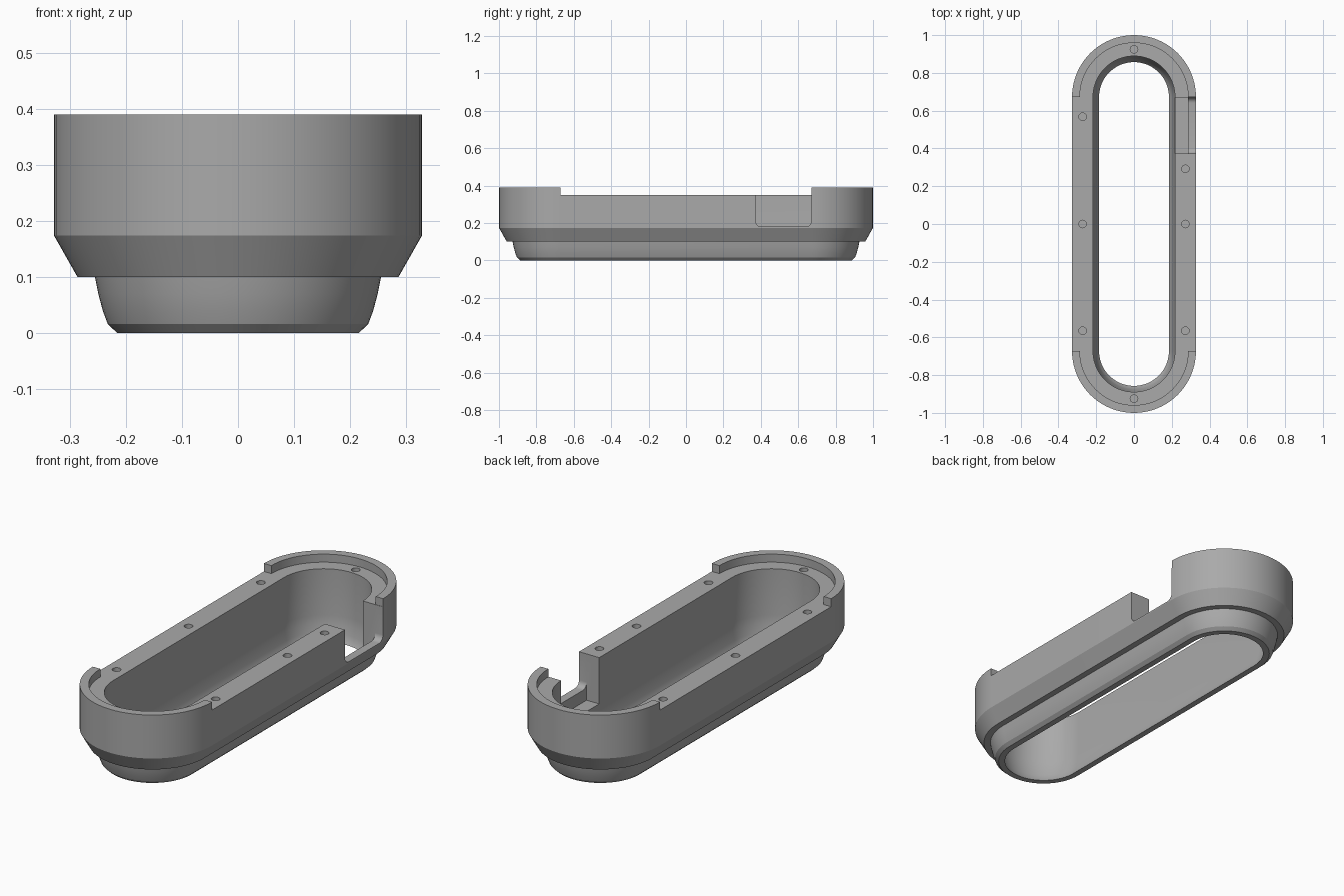
import bpy, bmesh, math

if "Cube" in bpy.data.objects:
    bpy.data.objects.remove(bpy.data.objects["Cube"])

HALF = 0.672      # half length of the straight sides
SEG = 40          # segments per rounded end

grey = bpy.data.materials.new("plain grey")
grey.diffuse_color = (0.40, 0.40, 0.40, 1)
grey.use_nodes = True
grey.node_tree.nodes["Principled BSDF"].inputs["Base Color"].default_value = grey.diffuse_color


def arc(sign):
    """Directions and centre of one rounded end, counter-clockwise."""
    start = 0 if sign > 0 else math.pi
    return [(math.cos(start + math.pi * i / SEG), math.sin(start + math.pi * i / SEG), sign * HALF)
            for i in range(SEG + 1)]


def make_object(name, bm):
    bmesh.ops.recalc_face_normals(bm, faces=bm.faces)
    mesh = bpy.data.meshes.new(name)
    bm.to_mesh(mesh)
    bm.free()
    mesh.materials.append(grey)
    obj = bpy.data.objects.new(name, mesh)
    bpy.context.collection.objects.link(obj)
    return obj


def sweep(name, profile, path, closed):
    """Sweep a closed (radius, height) profile along the path; cap it if open."""
    bm = bmesh.new()
    rings = [[bm.verts.new((r * c, r * s + cy, z)) for r, z in profile] for c, s, cy in path]
    n, m = len(rings), len(profile)
    for i in range(n if closed else n - 1):
        a, b = rings[i], rings[(i + 1) % n]
        for j in range(m):
            k = (j + 1) % m
            bm.faces.new((a[j], b[j], b[k], a[k]))
    if not closed:
        bm.faces.new(rings[0])
        bm.faces.new(rings[-1])
    return make_object(name, bm)


def prism_x(name, outline, x0, x1):
    """Extrude a (y, z) outline along x."""
    bm = bmesh.new()
    a = [bm.verts.new((x0, y, z)) for y, z in outline]
    b = [bm.verts.new((x1, y, z)) for y, z in outline]
    bm.faces.new(a)
    bm.faces.new(b)
    for i in range(len(a)):
        k = (i + 1) % len(a)
        bm.faces.new((a[i], a[k], b[k], b[i]))
    return make_object(name, bm)


def cut(target, cutter):
    mod = target.modifiers.new("cut", 'BOOLEAN')
    mod.operation = 'DIFFERENCE'
    mod.solver = 'EXACT'
    mod.object = cutter
    bpy.context.view_layer.objects.active = target
    bpy.ops.object.modifier_apply(modifier=mod.name)
    bpy.data.objects.remove(cutter)


# Ring-shaped housing: stepped outside, curved skirt, open bottom
skirt = [(0.215, 0), (0.232, 0.016), (0.241, 0.04), (0.249, 0.07), (0.255, 0.10)]
outside = [(0.286, 0.10), (0.328, 0.174), (0.328, 0.35)]
inside = [(0.217, 0.35), (0.217, 0.12), (0.212, 0.08), (0.203, 0.04), (0.196, 0.016), (0.185, 0)]
housing = sweep("housing", skirt + outside + inside, arc(1) + arc(-1), True)

# Side opening: deep inner pocket and shallower outer slot with rounded corners
Y0, Y1, FLOOR, R = 0.372, 0.670, 0.18, 0.03
pocket = prism_x("pocket_cutter", [(Y0, 0.12), (Y1, 0.12), (Y1, 0.5), (Y0, 0.5)], 0.15, 0.286)
cut(housing, pocket)
slot = [(Y0, 0.5)]
for cy, start in ((Y0 + R, math.pi), (Y1 - R, 1.5 * math.pi)):
    for i in range(7):
        t = start + i * math.pi / 12
        slot.append((cy + R * math.cos(t), FLOOR + R + R * math.sin(t)))
slot.append((Y1, 0.5))
cut(housing, prism_x("slot_cutter", slot, 0.25, 0.45))

# Screw holes in the rim
holes = [(0, 0.925), (0, -0.925), (-0.272, 0.568), (-0.272, 0), (-0.272, -0.565),
         (0.272, 0.292), (0.272, 0), (0.272, -0.565)]
for x, y in holes:
    bpy.ops.mesh.primitive_cylinder_add(vertices=24, radius=0.02, depth=0.2, location=(x, y, 0.37))
    cut(housing, bpy.context.object)

# Raised lips around the two ends
lip = [(0.287, 0.35), (0.287, 0.39), (0.328, 0.39), (0.328, 0.35)]
parts = [housing, sweep("back_lip", lip, arc(1), False), sweep("front_lip", lip, arc(-1), False)]

# Smooth curves with sharp edges
bpy.ops.object.select_all(action='DESELECT')
for obj in parts:
    obj.select_set(True)
bpy.context.view_layer.objects.active = housing
bpy.ops.object.shade_smooth_by_angle(angle=math.radians(25))
